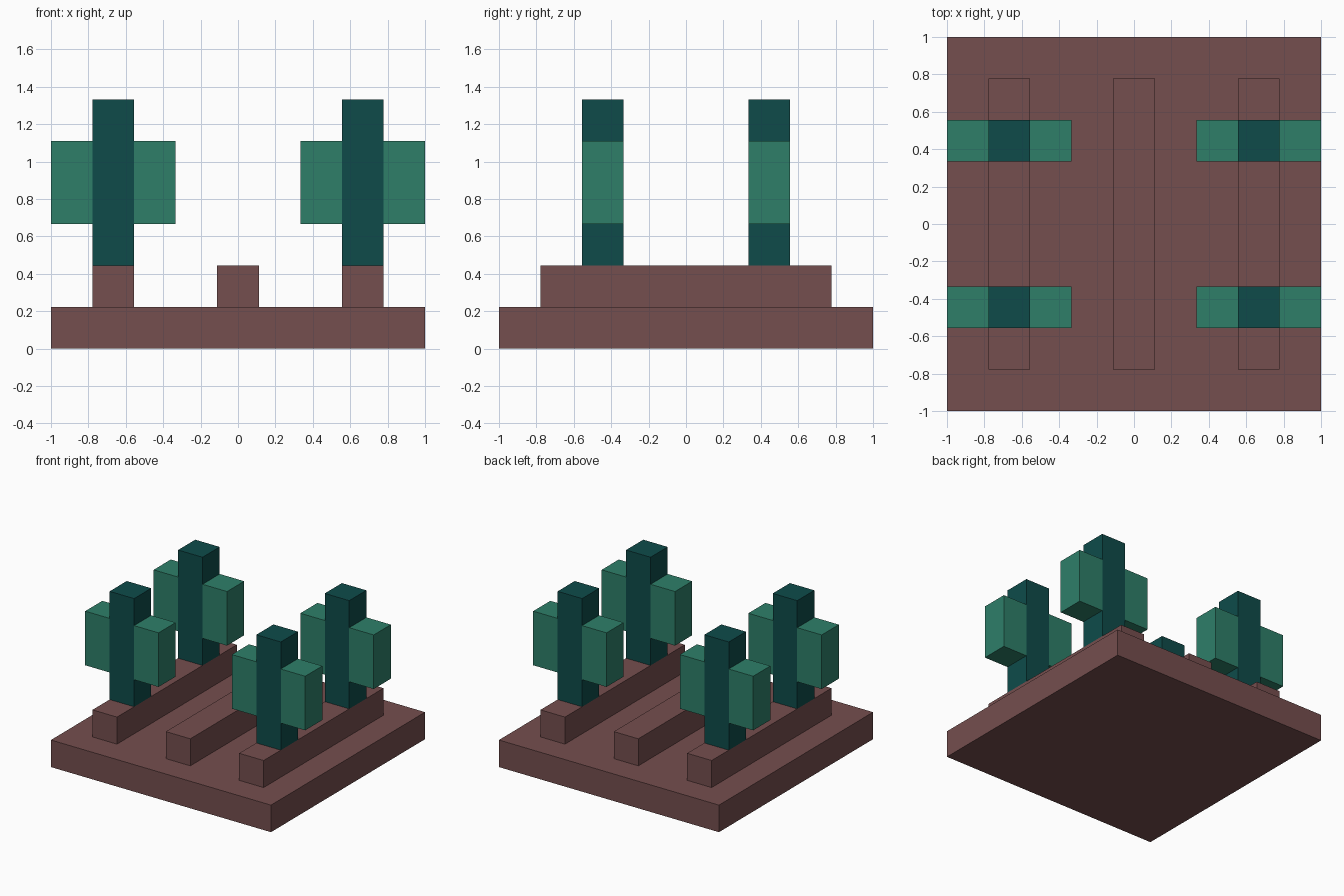
import bpy

if "Cube" in bpy.data.objects:
    bpy.data.objects.remove(bpy.data.objects["Cube"])

U = 2 / 9  # one block of the model's grid


def srgb(r, g, b):
    lin = lambda c: c / 12.92 if c <= 0.04045 else ((c + 0.055) / 1.055) ** 2.4
    return tuple(lin(c / 255) for c in (r, g, b)) + (1.0,)


def material(name, rgb):
    m = bpy.data.materials.new(name)
    m.diffuse_color = srgb(*rgb)
    m.use_nodes = True
    m.node_tree.nodes["Principled BSDF"].inputs["Base Color"].default_value = m.diffuse_color
    return m


soil = material("soil_brown", (117, 78, 78))
stem_green = material("dark_stem_green", (14, 75, 74))
leaf_green = material("leaf_green", (46, 127, 105))


def block(name, mat, x, y, z0, sx, sy, sz):
    """Box centred at x, y with its bottom at z0; all in grid blocks."""
    bpy.ops.mesh.primitive_cube_add(size=1, location=(x * U, y * U, (z0 + sz / 2) * U))
    ob = bpy.context.object
    ob.name = name
    ob.scale = (sx * U, sy * U, sz * U)
    bpy.ops.object.transform_apply(location=False, rotation=False, scale=True)
    ob.data.materials.append(mat)
    return ob


# Ground slab
block("soil_base", soil, 0, 0, 0, 9, 9, 1)

# Raised planting rows
for x, side in ((-3, "left"), (0, "middle"), (3, "right")):
    block(f"{side}_soil_row", soil, x, 0, 1, 1, 7, 1)

# Four plants: tall stem with a leaf on each side
for x, side in ((-3, "left"), (3, "right")):
    for y, end in ((-2, "front"), (2, "back")):
        plant = f"{end}_{side}"
        block(f"{plant}_stem", stem_green, x, y, 2, 1, 1, 4)
        for dx, leaf in ((-1, "left"), (1, "right")):
            block(f"{plant}_plant_{leaf}_leaf", leaf_green, x + dx, y, 3, 1, 1, 2)
